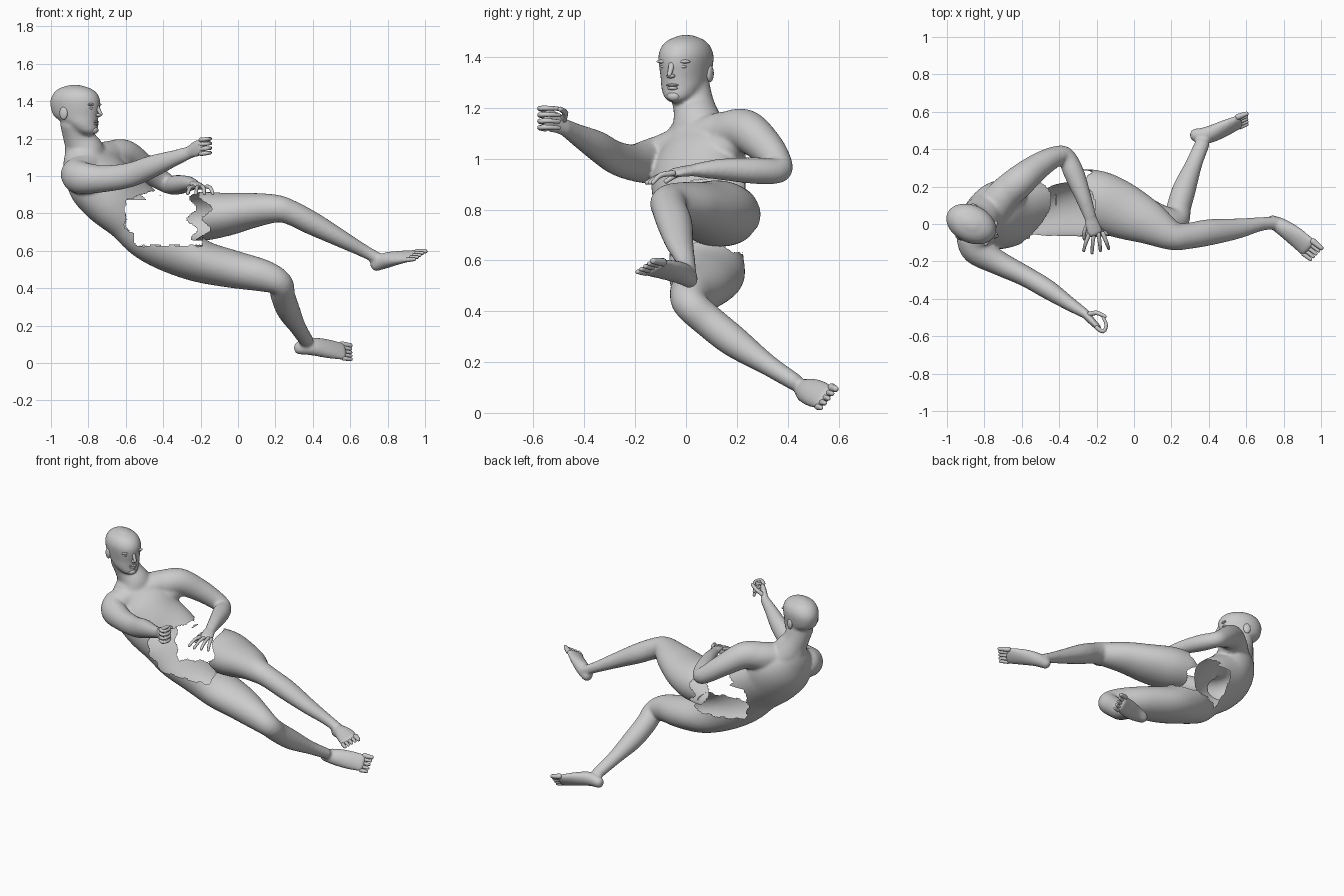
import bpy, bmesh, math
from mathutils import Vector, Matrix

skin = bpy.data.materials.new("grey_skin")
skin.diffuse_color = (0.6, 0.6, 0.6, 1)


def finish(name, bm):
    mesh = bpy.data.meshes.new(name)
    bm.to_mesh(mesh)
    bm.free()
    mesh.materials.append(skin)
    for p in mesh.polygons:
        p.use_smooth = True
    ob = bpy.data.objects.new(name, mesh)
    bpy.context.collection.objects.link(ob)
    return ob


def weld(name, parts, cut):
    """Fuse closed parts into one skin, then tear out the faces chosen by cut."""
    bm = bmesh.new()
    for ob in parts:
        bm.from_mesh(ob.data)
        bpy.data.objects.remove(ob)
    ob = finish(name, bm)
    mod = ob.modifiers.new("fuse", 'REMESH')
    mod.mode, mod.voxel_size = 'VOXEL', 0.0085
    mesh = bpy.data.meshes.new_from_object(ob.evaluated_get(bpy.context.evaluated_depsgraph_get()))
    bpy.data.objects.remove(ob)
    bm = bmesh.new()
    bm.from_mesh(mesh)
    for _ in range(4):
        bmesh.ops.smooth_vert(bm, verts=bm.verts[:], factor=0.5,
                              use_axis_x=True, use_axis_y=True, use_axis_z=True)
    gone = [f for f in bm.faces if cut(f.calc_center_median())]
    bmesh.ops.delete(bm, geom=gone, context='FACES')
    return finish(name, bm)


def spline(rows, steps):
    """Catmull-Rom resampling of rows of numbers."""
    out = []
    for i in range(len(rows) - 1):
        p0, p1 = rows[max(i - 1, 0)], rows[i]
        p2, p3 = rows[i + 1], rows[min(i + 2, len(rows) - 1)]
        for s in range(steps):
            t = s / steps
            out.append([0.5 * (2 * b + (c - a) * t + (2 * a - 5 * b + 4 * c - d) * t * t
                        + (3 * b - a - 3 * c + d) * t ** 3) for a, b, c, d in zip(p0, p1, p2, p3)])
    return out + [list(rows[-1])]


def tube(name, rows, side=(0, 0, 1), n=32, steps=6, axis=None):
    """Loft ellipses x, y, z, half size along side, half size across (, side vector), rounded ends."""
    pts = spline([tuple(r) + (tuple(side) if len(r) == 5 else ()) for r in rows], steps)
    bm = bmesh.new()
    rings = []
    last = len(pts) - 1
    for i, r in enumerate(pts):
        c = Vector(r[:3])
        t = Vector(axis) if axis else (Vector(pts[min(i + 1, last)][:3])
                                       - Vector(pts[max(i - 1, 0)][:3])).normalized()
        u = Vector(r[5:8])
        u = (u - t * u.dot(t)).normalized()
        v = t.cross(u)
        m = min(r[3], r[4]) * (0.2 if axis else 0.8)
        for q in (-85, -60, -30, 0) if i == 0 else (0, 30, 60, 85) if i == last else (0,):
            s, k = math.sin(math.radians(q)), math.cos(math.radians(q))
            rings.append([bm.verts.new(c + t * m * s + u * r[3] * k * math.cos(j * math.tau / n)
                                       + v * r[4] * k * math.sin(j * math.tau / n)) for j in range(n)])
    for p, q in zip(rings, rings[1:]):
        for k in range(n):
            bm.faces.new((p[k], p[(k + 1) % n], q[(k + 1) % n], q[k]))
    bm.faces.new(rings[0])
    bm.faces.new(rings[-1])
    bmesh.ops.recalc_face_normals(bm, faces=bm.faces[:])
    return finish(name, bm)


def thin(name, path, r):
    """Finger-like tube tapering to its tip."""
    k = len(path) - 1
    return tube(name, [(*p, r * (1 - 0.3 * i / k), r * (1 - 0.3 * i / k)) for i, p in enumerate(path)],
                side=(0.3, 0.5, 0.8), n=8, steps=3)


# Trunk running on into the right leg
trunk = tube("trunk", [
    (-0.85, 0.04, 1.15, 0.08, 0.08, 0.52, 0.8, 0.3),
    (-0.82, 0.04, 1.08, 0.15, 0.11, 0.52, 0.8, 0.3),
    (-0.76, 0.05, 0.99, 0.20, 0.145, 0.52, 0.8, 0.3),
    (-0.68, 0.05, 0.90, 0.20, 0.15, 0.52, 0.8, 0.35),
    (-0.565, 0.07, 0.81, 0.195, 0.132, 0.45, 0.7, 0.55),
    (-0.46, 0.075, 0.71, 0.18, 0.13, 0.3, 0.5, 0.8),
    (-0.34, 0.08, 0.62, 0.145, 0.145, 0.15, 0.3, 0.95),
    (-0.20, 0.08, 0.545, 0.115, 0.15, 0.05, 0.1, 1),
    (-0.02, 0.06, 0.50, 0.10, 0.12, 0, 0, 1),
    (0.14, 0.02, 0.465, 0.085, 0.085, 0, 0, 1),
    (0.225, 0.02, 0.425, 0.068, 0.068, 0, 0.2, 1),
    (0.24, 0.09, 0.36, 0.065, 0.065, 0, 0.3, 1),
    (0.27, 0.19, 0.28, 0.062, 0.062, 0, 0.4, 1),
    (0.32, 0.32, 0.19, 0.042, 0.045, 0, 0.5, 1),
    (0.365, 0.43, 0.12, 0.034, 0.04, 0, 0.5, 1)], n=48)
left_leg = tube("left_leg", [
    (-0.28, 0.15, 0.78, 0.125, 0.15), (-0.18, 0.12, 0.785, 0.13, 0.16),
    (-0.06, 0.07, 0.795, 0.115, 0.15), (0.07, 0.01, 0.815, 0.095, 0.12),
    (0.2, -0.06, 0.825, 0.075, 0.08), (0.28, -0.065, 0.805, 0.066, 0.07),
    (0.4, -0.045, 0.745, 0.062, 0.07), (0.55, -0.025, 0.665, 0.047, 0.055),
    (0.68, 0.0, 0.595, 0.034, 0.037), (0.755, 0.005, 0.555, 0.032, 0.036)])

# Shoulder line and chest muscle
girdle = tube("shoulder_girdle", [
    (-0.86, -0.09, 1.02, 0.075, 0.08), (-0.82, -0.02, 1.05, 0.075, 0.09),
    (-0.77, 0.06, 1.08, 0.08, 0.095), (-0.70, 0.15, 1.10, 0.085, 0.09),
    (-0.62, 0.23, 1.11, 0.08, 0.08)])
chest = tube("left_chest", [(-0.62, 0.21, 1.08, 0.07, 0.06), (-0.65, 0.13, 1.045, 0.075, 0.06),
                            (-0.68, 0.05, 1.01, 0.06, 0.05)], side=(-0.6, 0, 0.8))

# Feet and toes
foot_data = {
    "left": ([(0.735, 0.015, 0.525, 0.034, 0.036), (0.79, -0.015, 0.548, 0.045, 0.042),
              (0.86, -0.065, 0.562, 0.056, 0.032), (0.93, -0.125, 0.572, 0.06, 0.02)],
             (0.25, 0.88, 0.4), (0.05, -0.04, 0.005)),
    "right": ([(0.325, 0.475, 0.08, 0.036, 0.034), (0.39, 0.475, 0.088, 0.05, 0.042),
               (0.47, 0.505, 0.078, 0.058, 0.036), (0.56, 0.545, 0.062, 0.056, 0.022)],
              (0.0, 0.6, 0.75), (0.05, 0.018, -0.006))}
feet = {}
for label, (rows, side, step) in foot_data.items():
    feet[label] = tube(label + "_foot", rows, side=side)
    end, d, w = Vector(rows[-1][:3]), Vector(step), Vector(side)
    w = (w - d * (w.dot(d) / d.length_squared)).normalized()
    for k in range(5):
        base = end + w * (k - 2) * 0.0235
        thin(f"{label}_toe_{k + 1}", [base, base + d * 0.55, base + d * (0.8 + 0.04 * k)],
             0.017 if k == 4 else 0.0125)

# Arms
right_arm = tube("right_arm", [
    (-0.86, -0.07, 1.01, 0.09, 0.09), (-0.84, -0.14, 0.99, 0.088, 0.08),
    (-0.72, -0.21, 0.985, 0.072, 0.065), (-0.58, -0.28, 1.005, 0.066, 0.055),
    (-0.46, -0.35, 1.05, 0.06, 0.052), (-0.34, -0.43, 1.095, 0.043, 0.037),
    (-0.26, -0.48, 1.125, 0.034, 0.026)])
left_arm = tube("left_arm", [
    (-0.70, 0.15, 1.09, 0.09, 0.09), (-0.61, 0.23, 1.11, 0.085, 0.085),
    (-0.51, 0.31, 1.05, 0.07, 0.07), (-0.42, 0.36, 0.985, 0.058, 0.056),
    (-0.365, 0.36, 0.953, 0.05, 0.05), (-0.32, 0.27, 0.953, 0.052, 0.055),
    (-0.27, 0.14, 0.958, 0.042, 0.043), (-0.235, 0.04, 0.955, 0.027, 0.034)], side=(0.2, 0, 1))

# Right hand curled into a loose ring, left hand with fingers spread downward
right_palm = tube("right_palm", [(-0.26, -0.48, 1.125, 0.034, 0.024), (-0.225, -0.52, 1.145, 0.044, 0.02),
                                 (-0.19, -0.555, 1.155, 0.044, 0.016)])
left_palm = tube("left_palm", [(-0.235, 0.04, 0.955, 0.024, 0.032), (-0.22, -0.01, 0.95, 0.02, 0.04),
                               (-0.205, -0.05, 0.943, 0.016, 0.042)], side=(0.2, 0, 1))
for k in range(4):
    z, x, s = 1.118 + 0.025 * k, -0.238 + 0.024 * k, (k - 1.5) * 0.013
    thin(f"right_finger_{k + 1}", [(-0.20, -0.553, z), (-0.165, -0.575, z + 0.004),
                                   (-0.148, -0.54, z + 0.006), (-0.165, -0.50, z + 0.003)], 0.012)
    thin(f"left_finger_{k + 1}", [(x, -0.05, 0.943), (x + s, -0.10, 0.935),
                                  (x + 1.6 * s, -0.155 + 0.012 * abs(k - 1), 0.905)], 0.012)
thin("right_thumb", [(-0.245, -0.485, 1.15), (-0.20, -0.475, 1.18), (-0.155, -0.495, 1.195)], 0.014)
thin("left_thumb", [(-0.24, 0.01, 0.95), (-0.265, -0.04, 0.935), (-0.265, -0.08, 0.91)], 0.013)

# Neck and skull, turned slightly to one side
neck = tube("neck", [(-0.875, 0.01, 1.29, 0.085, 0.075), (-0.855, 0.03, 1.21, 0.082, 0.08),
                     (-0.82, 0.045, 1.14, 0.1, 0.1), (-0.80, 0.05, 1.08, 0.14, 0.1)], side=(0.45, 0.85, 0.1))
fwd, wid = Vector((0.9, -0.43, 0)).normalized(), Vector((0.43, 0.9, 0)).normalized()


def at(f, w, z):
    return Vector((-0.87, 0, z)) + fwd * f + wid * w


# forward offset, height, half width, half depth
skull = [(0.07, 1.228, 0.04, 0.05), (0.06, 1.245, 0.06, 0.068), (0.035, 1.28, 0.08, 0.092),
         (0.006, 1.32, 0.09, 0.125), (0, 1.37, 0.098, 0.139), (0, 1.41, 0.1, 0.138),
         (0, 1.445, 0.087, 0.119), (-0.002, 1.468, 0.063, 0.088), (-0.003, 1.48, 0.035, 0.05)]
head = tube("head", [(*at(f, 0, z), a, b) for f, z, a, b in skull], side=wid, axis=(0, 0, 1))


# Ragged opening at the waist, leaving the arms whole
def waist_hole(c):
    if c.y < -0.17 or (c.y > 0.23 and c.z > 0.87) or (c.x > -0.42 and c.z > 0.895):
        return False
    jag = 0.008 * math.sin(c.z * 75) + 0.008 * math.sin(c.x * 60 + c.y * 40)
    left = -0.6 + max(0, c.z - 0.87) * 3 + max(0, 0.74 - c.z) * 0.5
    return left + jag < c.x < -0.19 and c.z > 0.625 + jag


weld("body", [trunk, girdle, chest, right_arm, left_arm, right_palm, left_palm, neck, head, feet["right"]],
     waist_hole)
weld("torn_left_leg", [left_leg, feet["left"]],
     lambda c: c.x < -0.215 + 0.025 * math.sin(c.z * 55) - 0.25 * (c.y - 0.15))


def blob(name, pos, size):
    bm = bmesh.new()
    bmesh.ops.create_uvsphere(bm, u_segments=14, v_segments=10, radius=1)
    basis = Matrix((fwd, wid, Vector((0, 0, 1)))).transposed().to_4x4()
    bm.transform(Matrix.Translation(at(*pos)) @ basis @ Matrix.Diagonal((*size, 1)))
    return finish(name, bm)


# Face details
thin("nose_bridge", [at(0.128, 0, 1.372), at(0.14, 0, 1.35), at(0.152, 0, 1.33)], 0.013)
blob("nose_base", (0.14, 0, 1.325), (0.016, 0.018, 0.009))
blob("upper_lip", (0.124, 0, 1.289), (0.013, 0.027, 0.006))
blob("lower_lip", (0.122, 0, 1.277), (0.013, 0.023, 0.007))
blob("chin", (0.112, 0, 1.245), (0.022, 0.028, 0.02))
for label, s in (("left", 1), ("right", -1)):
    blob(label + "_brow", (0.115, s * 0.042, 1.382), (0.014, 0.032, 0.008))
    blob(label + "_eye", (0.112, s * 0.04, 1.362), (0.013, 0.016, 0.008))
    blob(label + "_ear", (-0.025, s * 0.093, 1.335), (0.024, 0.012, 0.034))
